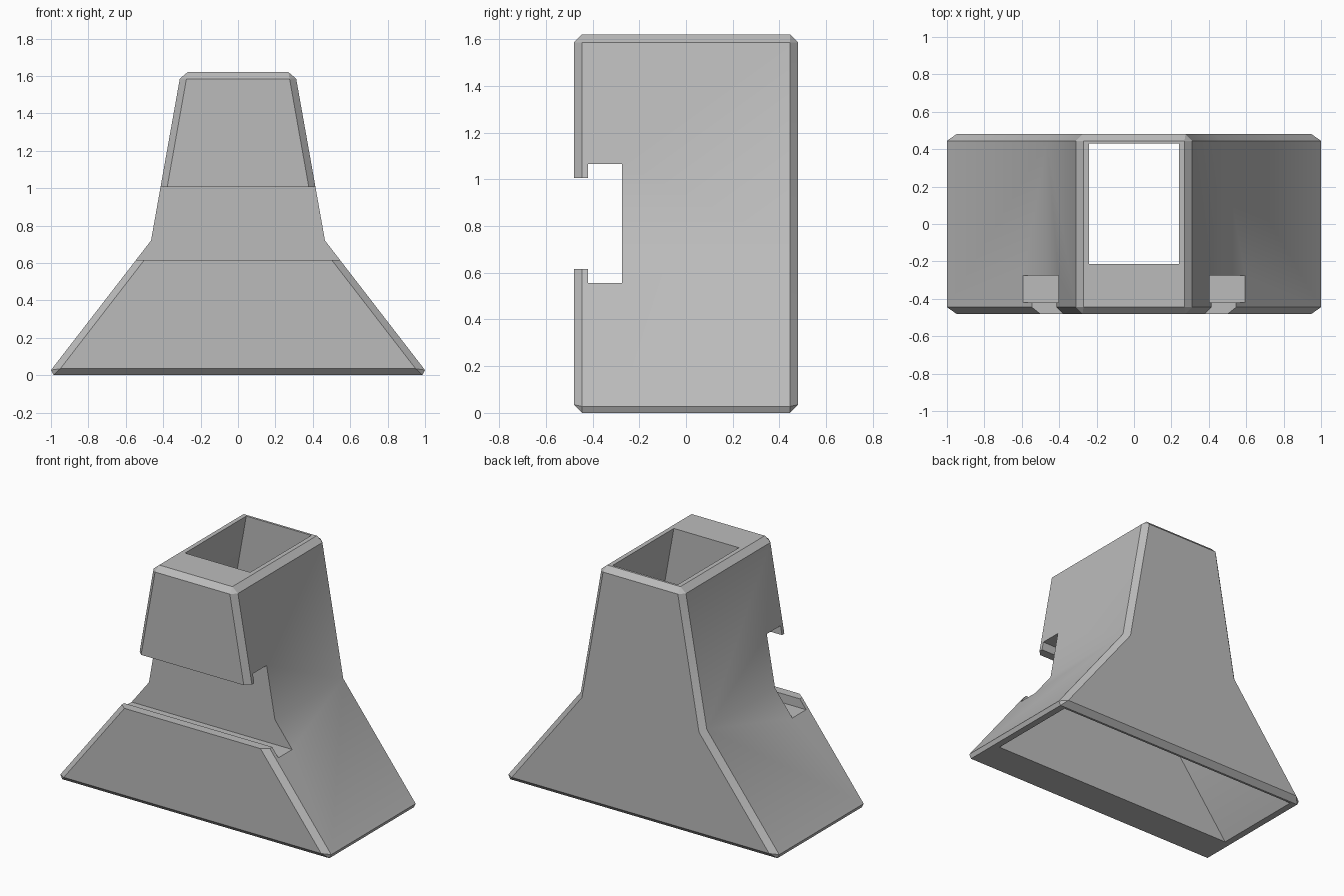
import bpy
import bmesh
from math import radians

cube = bpy.data.objects.get("Cube")
if cube:
    bpy.data.objects.remove(cube, do_unlink=True)

grey = bpy.data.materials.new("plain grey")
grey.use_nodes = True
colour = (0.5, 0.5, 0.5, 1)
grey.diffuse_color = colour
grey.node_tree.nodes["Principled BSDF"].inputs["Base Color"].default_value = colour


def flared_prism(name, half_profile, y_front, y_back):
    """Mirror a half outline in x-z and extrude it along y."""
    outline = half_profile + [(-x, z) for x, z in reversed(half_profile)]
    bm = bmesh.new()
    face = bm.faces.new([bm.verts.new((x, y_front, z)) for x, z in outline])
    out = bmesh.ops.extrude_face_region(bm, geom=[face])
    moved = [v for v in out["geom"] if isinstance(v, bmesh.types.BMVert)]
    bmesh.ops.translate(bm, verts=moved, vec=(0, y_back - y_front, 0))
    bmesh.ops.recalc_face_normals(bm, faces=bm.faces)
    mesh = bpy.data.meshes.new(name)
    bm.to_mesh(mesh)
    bm.free()
    mesh.materials.append(grey)
    obj = bpy.data.objects.new(name, mesh)
    bpy.context.collection.objects.link(obj)
    return obj


def slot_cutter(name, y_front, y_back, z_low, z_high):
    return flared_prism(name, [(1.5, z_low), (1.5, z_high)], y_front, y_back)


# Flared body with chamfered outer edges; the waist stays unbevelled
body = flared_prism("flared_body", [(1.021, 0), (0.465, 0.72), (0.305, 1.62)], -0.48, 0.48)
bevel = body.modifiers.new("chamfer", "BEVEL")
bevel.width = 0.035
bevel.segments = 1
bevel.limit_method = "ANGLE"
bevel.angle_limit = radians(35)

# Hollow duct through the body, and the T-shaped slot across the front
cutters = [
    flared_prism("duct_cutter", [(1.017, -0.1), (0.405, 0.695), (0.226, 1.7)], -0.215, 0.43),
    slot_cutter("slot_inner_cutter", -0.42, -0.275, 0.555, 1.065),
    slot_cutter("slot_mouth_cutter", -0.6, -0.35, 0.615, 1.005),
]
for cutter in cutters:
    cutter.hide_render = True
    cut = body.modifiers.new(cutter.name, "BOOLEAN")
    cut.operation = "DIFFERENCE"
    cut.solver = "EXACT"
    cut.object = cutter

# Apply the cuts, drop the cutters and shade the waist smoothly
bpy.ops.object.select_all(action="DESELECT")
bpy.context.view_layer.objects.active = body
body.select_set(True)
for name in [m.name for m in body.modifiers]:
    bpy.ops.object.modifier_apply(modifier=name)
for cutter in cutters:
    bpy.data.objects.remove(cutter, do_unlink=True)
bpy.ops.object.shade_smooth_by_angle(angle=radians(30))
